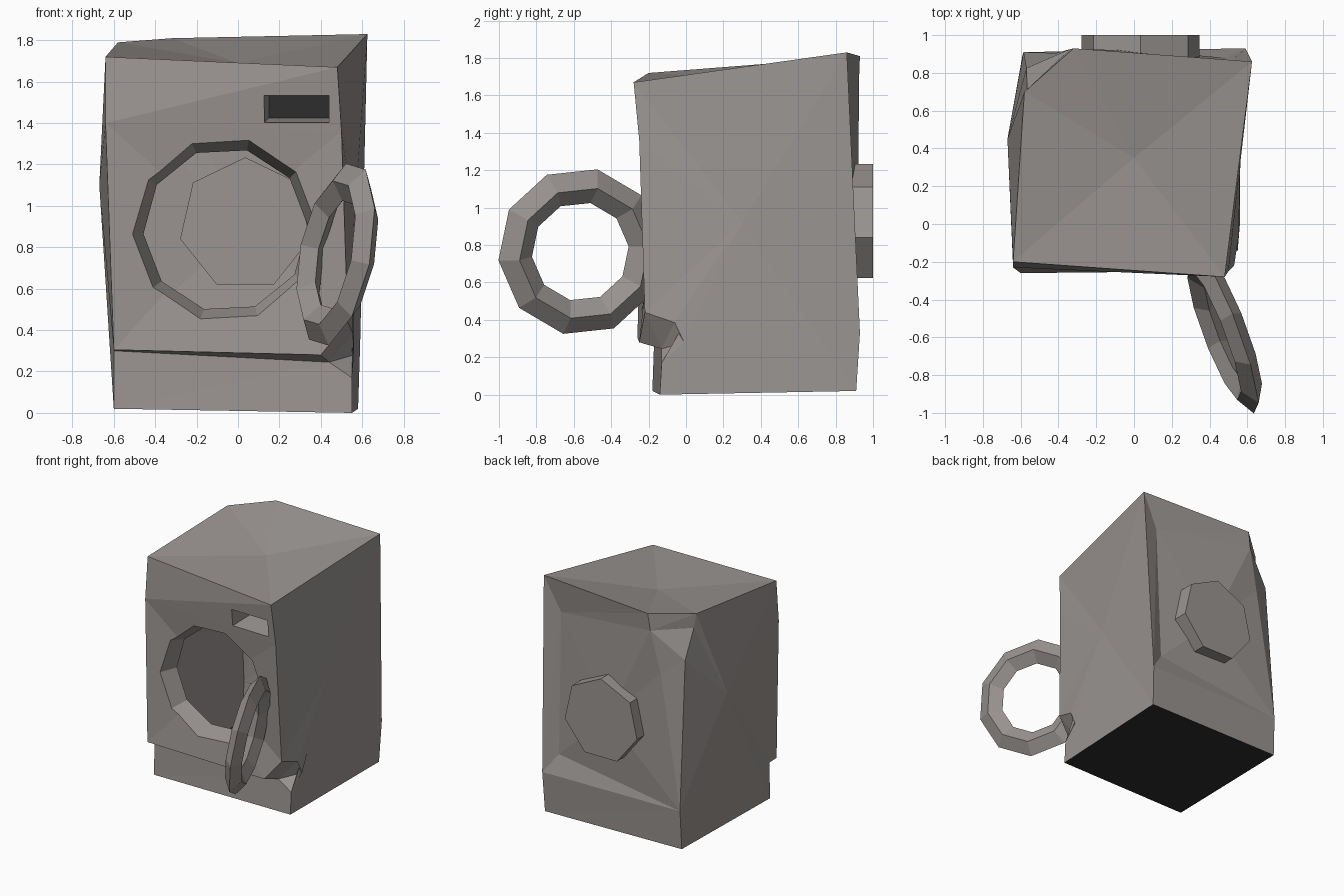
import bpy, bmesh
from math import sin, cos, pi, radians
from mathutils import Vector

if "Cube" in bpy.data.objects:
    bpy.data.objects.remove(bpy.data.objects["Cube"], do_unlink=True)


def material(name, colour):
    mat = bpy.data.materials.new(name)
    mat.use_nodes = True
    mat.diffuse_color = colour
    mat.node_tree.nodes["Principled BSDF"].inputs["Base Color"].default_value = colour
    return mat


grey = material("warm_grey", (0.325, 0.3, 0.285, 1))
black = material("soft_black", (0.026, 0.026, 0.026, 1))


def make(name, points, faces, triangulate=False):
    bm = bmesh.new()
    verts = [bm.verts.new(p) for p in points]
    for f in faces:
        bm.faces.new([verts[i] for i in f])
    bmesh.ops.recalc_face_normals(bm, faces=bm.faces)
    if triangulate:
        bmesh.ops.triangulate(bm, faces=bm.faces)
    mesh = bpy.data.meshes.new(name)
    bm.to_mesh(mesh)
    bm.free()
    mesh.materials.append(grey)
    ob = bpy.data.objects.new(name, mesh)
    bpy.context.collection.objects.link(ob)
    return ob


def loft(name, front, back):
    """Closed solid between two loops with equal point counts."""
    n = len(front)
    sides = [(i, (i + 1) % n, n + (i + 1) % n, n + i) for i in range(n)]
    return make(name, front + back, sides + [range(n), range(n, 2 * n)])


def polygon(n, x, z, y, radius, start):
    angles = [start + 2 * pi * i / n for i in range(n)]
    return [(x + radius * cos(a), y, z + radius * sin(a)) for a in angles]


def rectangle(x0, x1, z0, z1, y):
    return [(x0, y, z0), (x1, y, z0), (x1, y, z1), (x0, y, z1)]


def combine(target, tool, operation):
    mod = target.modifiers.new("combine", "BOOLEAN")
    mod.operation, mod.solver, mod.object = operation, "EXACT", tool
    bpy.context.view_layer.update()
    graph = bpy.context.evaluated_depsgraph_get()
    mesh = bpy.data.meshes.new_from_object(target.evaluated_get(graph))
    target.modifiers.clear()
    target.data = mesh
    bpy.data.objects.remove(tool, do_unlink=True)


# Crooked cabinet: f/b = front/back, l/r = low/high x side
P = {
    "fl_base": (-.6, -.18, .02), "fr_base": (.55, -.14, 0),
    "br_base": (.58, .91, .02), "bl_base": (-.59, .895, .03),
    "fl_kick": (-.6, -.17, .3), "fr_kick": (.55, -.13, .17),
    "fl_lip": (-.6, -.26, .305), "fr_lip": (.4, -.25, .28),
    "chip_in": (.44, -.13, .245), "chip_top": (.53, -.22, .44),
    "chip_side": (.555, -.06, .385), "chip_back": (.56, -.01, .28),
    "br_low": (.59, .93, .33), "bl_low": (-.585, .91, .33),
    "fl_high": (-.64, -.23, 1.4), "fr_high": (.5, -.25, 1.36),
    "l_mid": (-.67, .45, 1.1), "r_mid": (.56, .3, .92),
    "fl_top": (-.64, -.2, 1.72), "fr_top": (.48, -.28, 1.67),
    "br_top": (.625, .86, 1.83), "b_top": (-.32, .93, 1.81),
    "bl_top": (-.58, .7, 1.79), "top_mid": (0, .35, 1.69),
    "front_mid": (-.07, -.185, .89),
    # back corner chamfer and sunken back panel
    "band_b": (-.34, .925, 1.68), "band_l": (-.565, .71, 1.68),
    "funnel_b": (-.415, .905, 1.36), "funnel_l": (-.57, .825, 1.47),
    "panel_top": (.49, .84, 1.57), "panel_low": (.48, .88, .48),
    "panel_mid": (.03, .92, .9),
}
FACES = [
    "fl_top fr_top fr_high fl_high",
    "fl_lip fr_lip chip_in fl_kick", "fl_kick chip_in fr_kick fr_base fl_base",
    "fr_lip chip_top chip_side chip_in", "chip_in chip_side chip_back",
    "chip_in chip_back fr_kick",
    "bl_top b_top band_b band_l", "band_l band_b funnel_b funnel_l",
    "funnel_l funnel_b bl_low",
    "br_top b_top band_b panel_top", "br_top panel_top panel_low br_low",
    "br_low panel_low bl_low", "br_low bl_low bl_base br_base",
    "fl_base fr_base br_base bl_base",
]
FANS = {
    "top_mid": "fl_top fr_top br_top b_top bl_top",
    "front_mid": "fl_high fr_high chip_top fr_lip fl_lip",
    "r_mid": "fr_top fr_high chip_top chip_side chip_back fr_kick fr_base "
             "br_base br_low br_top",
    "l_mid": "bl_top band_l funnel_l bl_low bl_base fl_base fl_kick fl_lip "
             "fl_high fl_top",
    "panel_mid": "panel_top band_b funnel_b bl_low panel_low",
}
names = list(P)
faces = [[names.index(w) for w in f.split()] for f in FACES]
for hub, rim in FANS.items():
    rim = [names.index(w) for w in rim.split()]
    for a, b in zip(rim, rim[1:] + rim[:1]):
        faces.append([names.index(hub), a, b])
cabinet = make("cabinet", list(P.values()), faces, triangulate=True)

# Round loading hole, drawer slot and seven-sided drum housing at the back
HOLE_END = -.1
combine(cabinet, loft("hole", polygon(10, -.07, .887, -.4, .507, .05),
                      polygon(10, -.06, .885, HOLE_END, .397, .05)), "DIFFERENCE")
combine(cabinet, loft("slot", rectangle(.11, .44, 1.385, 1.535, -.4),
                      rectangle(.15, .44, 1.425, 1.53, -.05)), "DIFFERENCE")
combine(cabinet, loft("housing", polygon(7, .035, .912, .8, .32, pi / 2),
                      polygon(7, .035, .912, 1, .32, pi / 2)), "UNION")

# Open the hole into the hollow shell; black underside and slot back
cabinet.data.materials.append(black)
bm = bmesh.new()
bm.from_mesh(cabinet.data)
caps = []
for face in bm.faces:
    c, n = face.calc_center_median(), face.normal
    if abs(c.y - HOLE_END) < .005 and abs(n.y) > .99:
        caps.append(face)
    underside = c.z < .1 and abs(n.z) > .9
    slot_back = n.y < -.95 and c.y > -.09 and 1.4 < c.z < 1.56
    face.material_index = 1 if underside or slot_back else 0
bmesh.ops.delete(bm, geom=caps, context="FACES")
bm.to_mesh(cabinet.data)
bm.free()

# Open door: ten-sided ring with a diamond section
centre = Vector((.48, -.565, .765))
across, up = Vector((.36, -.97, 0)), Vector((.17, 0, .99))
normal = across.cross(up).normalized()
SIDES = 10
points, faces = [], []
for i in range(SIDES):
    a = radians(-6) + 2 * pi * i / SIDES
    ray = across * cos(a) + up * sin(a)
    points += [centre + ray * .454, centre + ray * .358 + normal * .06,
               centre + ray * .268, centre + ray * .358 - normal * .06]
    j = (i + 1) % SIDES
    faces += [(4 * i + k, 4 * i + (k + 1) % 4, 4 * j + (k + 1) % 4, 4 * j + k)
              for k in range(4)]
make("door_ring", points, faces)
